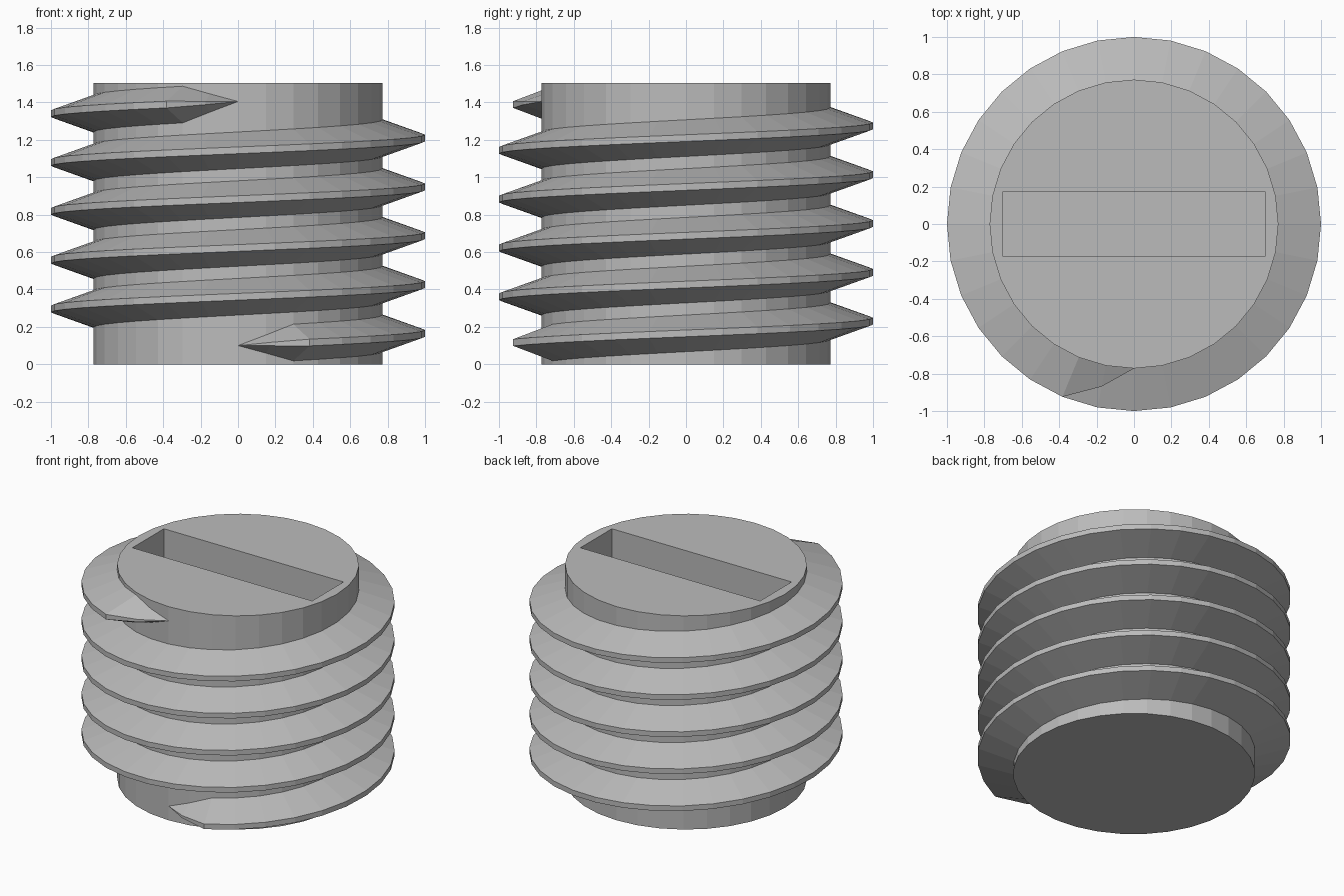
import bpy, bmesh, math

if "Cube" in bpy.data.objects:
    bpy.data.objects.remove(bpy.data.objects["Cube"], do_unlink=True)

SIDES = 32          # facets per turn
TURNS = 5
PITCH = 0.261
START_Z = 0.10
CORE_R, CREST_R = 0.772, 1.0
HEIGHT = 1.505
ROOT_HALF, CREST_HALF = 0.098, 0.018
TAPER_STEPS = 2     # facets over which each thread end fades out

steel = bpy.data.materials.new("grey steel")
steel.use_nodes = True
grey = (0.5, 0.5, 0.5, 1)
steel.diffuse_color = grey
steel.node_tree.nodes["Principled BSDF"].inputs["Base Color"].default_value = grey


def add_object(name, bm):
    bmesh.ops.recalc_face_normals(bm, faces=bm.faces)
    mesh = bpy.data.meshes.new(name)
    bm.to_mesh(mesh)
    bm.free()
    mesh.materials.append(steel)
    obj = bpy.data.objects.new(name, mesh)
    bpy.context.collection.objects.link(obj)
    return obj


# Core cylinder
bm = bmesh.new()
bmesh.ops.create_cone(bm, cap_ends=True, segments=SIDES, radius1=CORE_R,
                      radius2=CORE_R, depth=HEIGHT)
bmesh.ops.translate(bm, verts=bm.verts, vec=(0, 0, HEIGHT / 2))
core = add_object("core", bm)

# Driver slot cut into the top
SLOT_DEPTH = 0.35
bm = bmesh.new()
bmesh.ops.create_cube(bm, size=1)
bmesh.ops.scale(bm, verts=bm.verts, vec=(1.4, 0.35, 2 * SLOT_DEPTH))
bmesh.ops.translate(bm, verts=bm.verts, vec=(0, 0, HEIGHT))
cutter = add_object("slot_cutter", bm)
cutter.hide_render = True
cut = core.modifiers.new("slot", 'BOOLEAN')
cut.operation = 'DIFFERENCE'
cut.solver = 'EXACT'
cut.object = cutter
bpy.context.view_layer.objects.active = core
bpy.ops.object.modifier_apply(modifier=cut.name)
bpy.data.objects.remove(cutter, do_unlink=True)

# Helical thread: a trapezoid section swept upward, fading to a point at each end
bm = bmesh.new()
rings = []
last = SIDES * TURNS
for i in range(last + 1):
    angle = math.tau * i / SIDES - math.pi / 2
    z = START_Z + PITCH * i / SIDES
    fade = max(0.001, min(1, i / TAPER_STEPS, (last - i) / TAPER_STEPS))
    crest = CORE_R + (CREST_R - CORE_R) * fade
    section = [(CORE_R, -ROOT_HALF), (crest, -CREST_HALF),
               (crest, CREST_HALF), (CORE_R, ROOT_HALF)]
    rings.append([bm.verts.new((r * math.cos(angle), r * math.sin(angle), z + h * fade))
                  for r, h in section])
for a, b in zip(rings, rings[1:]):
    for k in range(4):
        n = (k + 1) % 4
        bm.faces.new((a[k], a[n], b[n], b[k]))
bm.faces.new(rings[0])
bm.faces.new(rings[-1])
add_object("thread", bm)
